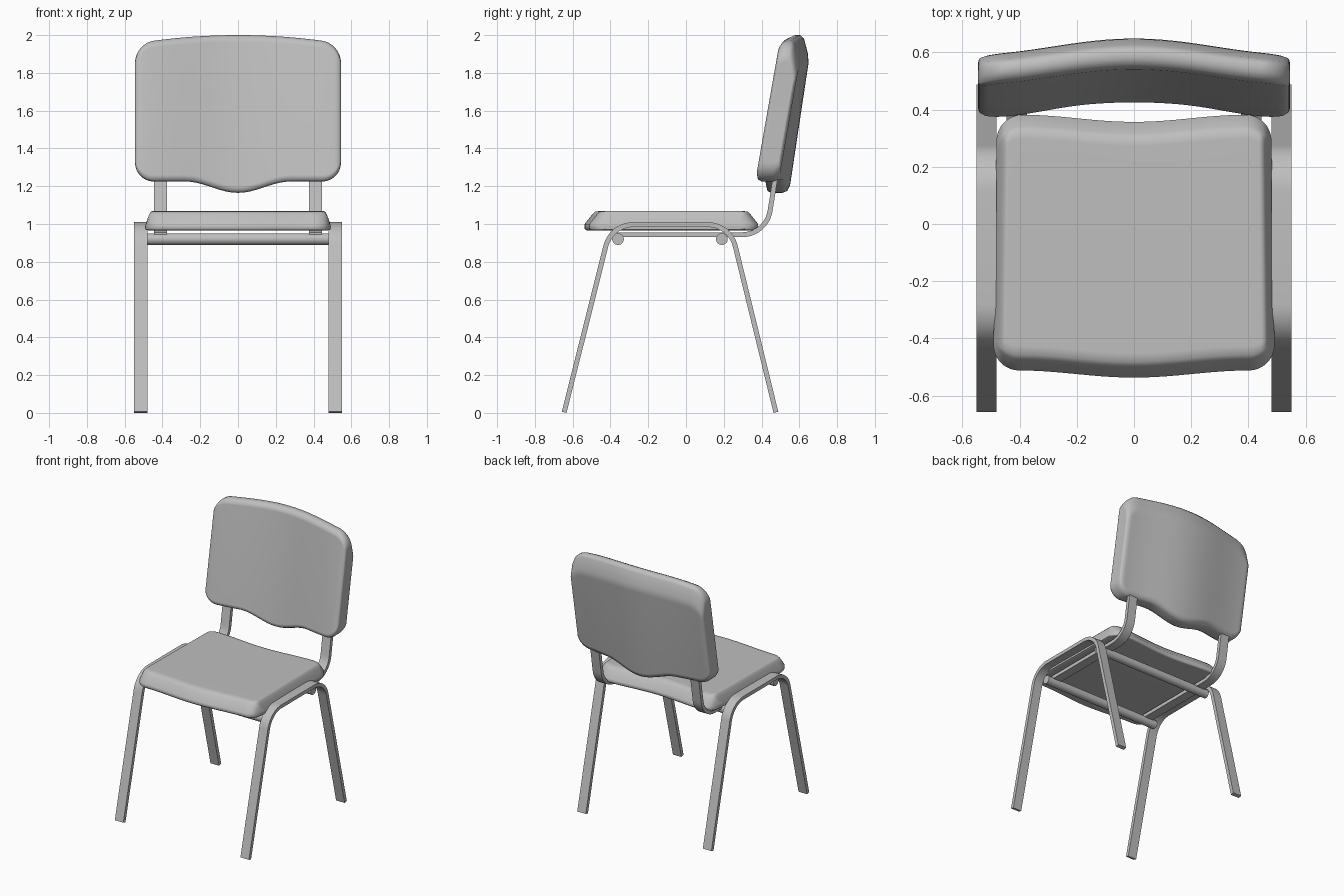
import bpy, bmesh
from math import sin, cos, pi, sqrt, radians, tan
from mathutils import Vector

if "Cube" in bpy.data.objects:
    bpy.data.objects.remove(bpy.data.objects["Cube"], do_unlink=True)

GREY = (0.52, 0.52, 0.52, 1)
grey = bpy.data.materials.new("plain grey")
grey.use_nodes = True
grey.diffuse_color = GREY
grey.node_tree.nodes["Principled BSDF"].inputs["Base Color"].default_value = GREY


def finish(name, bm, angle=50):
    """Turn a bmesh into a smooth-shaded grey object."""
    bmesh.ops.recalc_face_normals(bm, faces=bm.faces)
    mesh = bpy.data.meshes.new(name)
    bm.to_mesh(mesh)
    bm.free()
    mesh.materials.append(grey)
    obj = bpy.data.objects.new(name, mesh)
    bpy.context.collection.objects.link(obj)
    bpy.ops.object.select_all(action='DESELECT')
    obj.select_set(True)
    bpy.context.view_layer.objects.active = obj
    bpy.ops.object.shade_smooth_by_angle(angle=radians(angle))
    return obj


def skin(bm, rings):
    """Join equal closed rings with quads and cap both ends."""
    rings = [[bm.verts.new(p) for p in ring] for ring in rings]
    n = len(rings[0])
    for a, b in zip(rings, rings[1:]):
        for i in range(n):
            j = (i + 1) % n
            bm.faces.new((a[i], a[j], b[j], b[i]))
    bm.faces.new(rings[0])
    bm.faces.new(rings[-1])


def cushion(name, half, r, low, high, section, limits, place):
    """Loft a padded section across x, rounding the outline corners by r."""
    flat = half - r
    ends = [flat + r * sin(pi / 2 * i / 12) for i in range(1, 13)]
    xs = [-x for x in reversed(ends)]
    xs += [flat * (i / 14 - 1) for i in range(29)] + ends
    rings = []
    for x in xs:
        over = max(0, abs(x) - flat)
        cut = r - sqrt(max(0, r * r - over * over))
        d0, d1 = limits(max(0, (abs(x) - half + 0.035) / 0.035))
        ring = []
        for side, inset, depth in section:
            along = high(x) - cut - inset if side else low(x) + cut + inset
            ring.append(place(x, along, min(max(depth, d0), d1)))
        rings.append(ring)
    bm = bmesh.new()
    skin(bm, rings)
    obj = finish(name, bm, 75)
    obj.modifiers.new("even shading", 'WEIGHTED_NORMAL').keep_sharp = True


def strip(name, corners, radius, x, width, thick):
    """Bend a flat bar along a side-on (y, z) path with rounded corners."""
    pts = [Vector(c) for c in corners]
    path = [pts[0]]
    for a, b, c in zip(pts, pts[1:], pts[2:]):
        u, v = (a - b).normalized(), (c - b).normalized()
        half = u.angle(v) / 2
        mid = b + (u + v).normalized() * (radius / sin(half))
        start = b + u * (radius / tan(half)) - mid
        end = b + v * (radius / tan(half)) - mid
        sweep = pi - 2 * half
        for i in range(11):
            t = i / 10
            path.append(mid + (start * sin((1 - t) * sweep) + end * sin(t * sweep)) / sin(sweep))
    path.append(pts[-1])
    rings = []
    for i, p in enumerate(path):
        d = (path[min(i + 1, len(path) - 1)] - path[max(i - 1, 0)]).normalized()
        n = Vector((-d.y, d.x)) * thick / 2
        rings.append([(x + sx * width / 2, p.x + sn * n.x, p.y + sn * n.y)
                      for sx, sn in ((-1, -1), (1, -1), (1, 1), (-1, 1))])
    bm = bmesh.new()
    skin(bm, rings)
    finish(name, bm)


# Seat: sloped sides, wavy front and rear edges
def wave(x):
    return 0.0125 * (1 - cos(pi * min(1, abs(x) / 0.4)))


edge = [(0.012, 0), (0, 0.01), (0, 0.035), (0.04, 0.085), (0.055, 0.1), (0.085, 0.105)]
cushion("seat", 0.485, 0.09,
        lambda x: -0.537 + wave(x), lambda x: 0.357 + wave(x),
        [(0, i, d) for i, d in edge] + [(1, i, d) for i, d in reversed(edge)],
        lambda q: (0.006 * q * q, 0.105 - 0.08 * q ** 1.5),
        lambda x, y, d: (x * (1 - 0.03 * y), y, 0.965 + d))


# Backrest: leaning, bowed slab with a dipped lower edge
def dip(x):
    return 1.225 - 0.03 * (1 + cos(pi * min(1, abs(x) / 0.28)))


def lean(x, z, d):
    rise = z - 1.165
    bow = (0.0325 - 0.012 * rise) * (1 + cos(pi * x / 0.545))
    return (x, 0.355 + 0.175 * rise + bow + d, z)


def round_end(q):
    c = 0.02 * (1 - sqrt(max(0, 1 - q * q)))
    return c, 0.125 - c


cushion("backrest", 0.545, 0.1, dip, lambda x: 2 - 0.15 * x * x,
        [(0, 0, 0.09), (0, 0, 0.03), (0, 0.01, 0.01), (0, 0.035, 0),
         (1, 0.035, 0), (1, 0.01, 0.012), (1, 0, 0.032), (1, 0, 0.06),
         (1, 0.02, 0.082), (1, 0.1, 0.115), (1, 0.15, 0.125),
         (0, 0.04, 0.125), (0, 0.01, 0.115)],
        round_end, lean)

# Bent leg frames and backrest supports, one per side
for side, s in (("left", 1), ("right", -1)):
    strip(side + "_legs", [(-0.645, 0.003), (-0.396, 0.997), (0.233, 0.997), (0.476, 0.003)],
          0.15, s * 0.515, 0.07, 0.026)
    strip(side + "_back_support", [(-0.38, 0.943), (0.425, 0.943), (0.477, 1.27)],
          0.15, s * 0.41, 0.07, 0.026)

# Round crossbars under the seat
for name, y in (("front_crossbar", -0.36), ("rear_crossbar", 0.19)):
    bm = bmesh.new()
    skin(bm, [[(x, y + 0.031 * cos(i * pi / 12), 0.92 + 0.031 * sin(i * pi / 12))
               for i in range(24)] for x in (-0.485, 0.485)])
    finish(name, bm)
